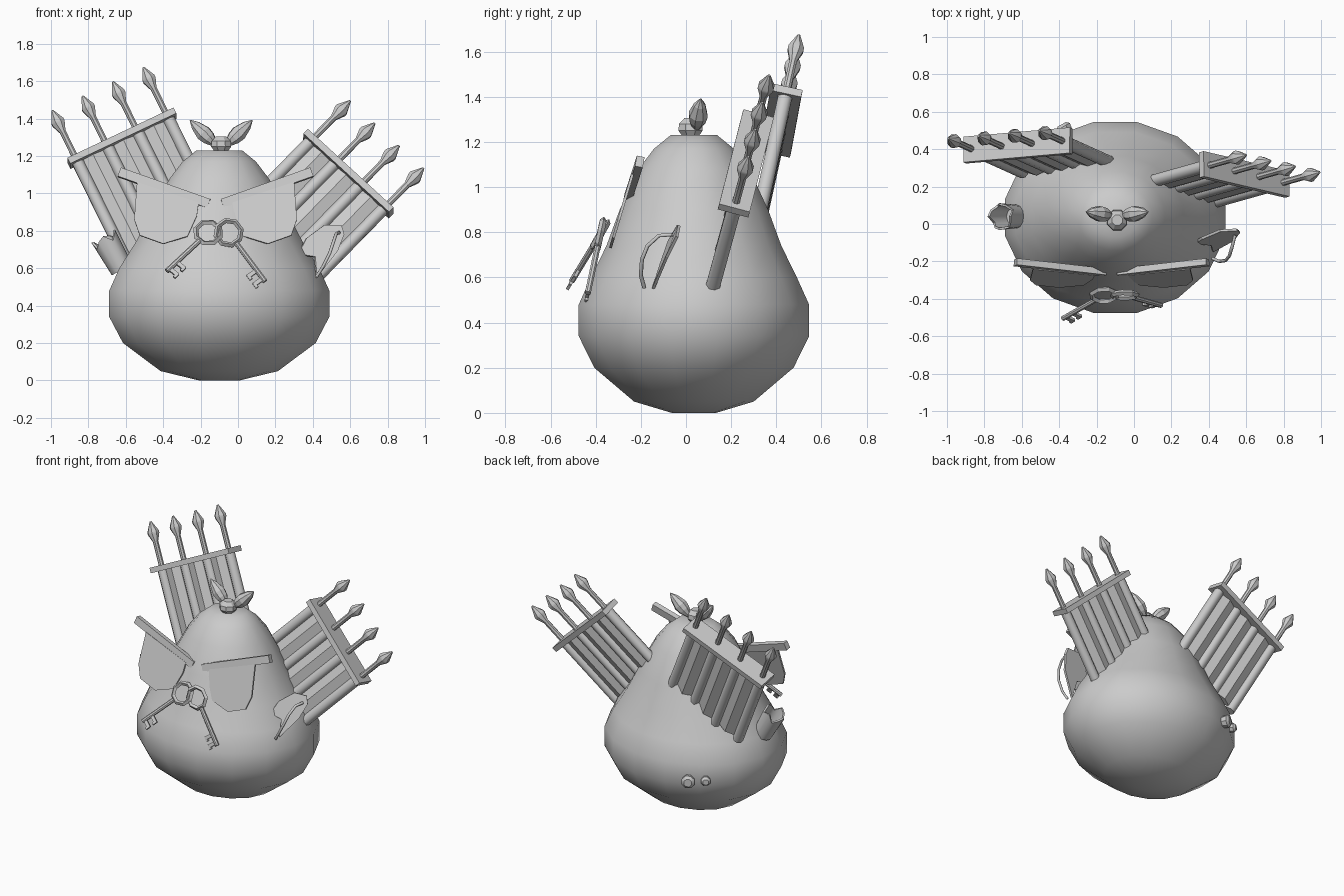
import bpy, bmesh, math
from mathutils import Vector as V, Matrix

if "Cube" in bpy.data.objects:
    bpy.data.objects.remove(bpy.data.objects["Cube"])


def finish(name, bm, smooth=None):
    bmesh.ops.recalc_face_normals(bm, faces=bm.faces[:])
    me = bpy.data.meshes.new(name)
    bm.to_mesh(me)
    bm.free()
    ob = bpy.data.objects.new(name, me)
    bpy.context.collection.objects.link(ob)
    if smooth:
        bpy.ops.object.select_all(action='DESELECT')
        ob.select_set(True)
        bpy.context.view_layer.objects.active = ob
        bpy.ops.object.shade_smooth_by_angle(angle=math.radians(smooth))
    return ob


def frame(origin, u, v):
    """Matrix with local x along u, local z close to v."""
    u = V(u).normalized()
    v = V(v)
    v = (v - u * v.dot(u)).normalized()
    m = Matrix((u, v.cross(u), v)).transposed().to_4x4()
    m.translation = V(origin)
    return m


def box(bm, m, centre, size):
    bmesh.ops.create_cube(bm, size=1, matrix=m @ Matrix.Translation(centre) @ Matrix.Diagonal((*size, 1)))


def lathe(bm, m, profile, sides, offset=0.5):
    """Loft rings of (rx, ry, z), caps on both ends."""
    rings = []
    for rx, ry, z in profile:
        ring = []
        for i in range(sides):
            a = 2 * math.pi * (i + offset) / sides
            ring.append(bm.verts.new(m @ V((rx * math.cos(a), ry * math.sin(a), z))))
        rings.append(ring)
    for a, b in zip(rings, rings[1:]):
        for i in range(sides):
            j = (i + 1) % sides
            bm.faces.new((a[i], a[j], b[j], b[i]))
    bm.faces.new(rings[0][::-1])
    bm.faces.new(rings[-1])


def along(a, b):
    d = V(b) - V(a)
    m = d.to_track_quat('Z', 'Y').to_matrix().to_4x4()
    m.translation = V(a)
    return m


def rnd(pairs):
    return [(r, r, z) for r, z in pairs]


def plate(name, pts, normal, thick):
    bm = bmesh.new()
    n = V(normal).normalized() * thick / 2
    a = [bm.verts.new(V(p) + n) for p in pts]
    b = [bm.verts.new(V(p) - n) for p in pts]
    bm.faces.new(a)
    bm.faces.new(b[::-1])
    for i in range(len(pts)):
        j = (i + 1) % len(pts)
        bm.faces.new((a[j], a[i], b[i], b[j]))
    return finish(name, bm)


# Pear body
bm = bmesh.new()
lathe(bm, Matrix.Translation((-0.1, 0.035, 0)), [
    (0.11, 0.10, 0), (0.32, 0.27, 0.05), (0.525, 0.45, 0.2), (0.6, 0.52, 0.34), (0.6, 0.52, 0.48),
    (0.545, 0.465, 0.6), (0.455, 0.395, 0.74), (0.37, 0.335, 0.9), (0.27, 0.25, 1.08),
    (0.2, 0.18, 1.17), (0.125, 0.105, 1.23)], 16)
finish("pear_body", bm, 40)

# Stem knob and two leaf buds
bm = bmesh.new()
lathe(bm, Matrix.Translation((-0.09, 0.02, 1.22)), rnd([(0.035, 0), (0.058, 0.03), (0.055, 0.06), (0.03, 0.085)]), 8)
finish("stem_knob", bm)
for s, side in ((-1, "left"), (1, "right")):
    bm = bmesh.new()
    lathe(bm, along((-0.09 + s * 0.03, 0.045, 1.26), (-0.09 + s * 0.165, 0.065, 1.39)),
          rnd([(0.015, 0), (0.038, 0.05), (0.044, 0.09), (0.027, 0.15), (0.003, 0.19)]), 8)
    finish("leaf_" + side, bm)

# Fence wings: rail, palings, ridged slats, spear tops
wings = (("left", (-0.62, 0.42, 1.295), (0.57, 0.05, 0.27), (-0.43, 0.2, 0.9), 0.62),
         ("right", (0.59, 0.265, 1.105), (0.47, -0.11, -0.43), (0.68, 0.2, 0.73), 0.54))
for side, centre, u, v, drop in wings:
    m = frame(centre, u, v)
    bm = bmesh.new()
    box(bm, m, (0, 0, 0), (0.63, 0.14, 0.035))
    finish("wing_rail_" + side, bm)
    bm = bmesh.new()
    for x in (-0.27, -0.09, 0.09, 0.27):
        lathe(bm, m @ Matrix.Translation((x, 0, 0)), rnd([(0.034, -drop), (0.034, 0)]), 8)
    finish("wing_bars_" + side, bm, 50)
    bm = bmesh.new()
    for x in (-0.18, 0, 0.18):
        lathe(bm, m @ Matrix.Translation((x, 0, 0)), [(0.085, 0.03, -drop + 0.02), (0.085, 0.03, 0)], 4, 0)
    finish("wing_slats_" + side, bm)
    bm = bmesh.new()
    for x in (-0.27, -0.09, 0.09, 0.27):
        lathe(bm, m @ Matrix.Translation((x, 0, 0)),
              rnd([(0.018, 0), (0.018, 0.17), (0.038, 0.22), (0.038, 0.235), (0.006, 0.3)]), 8)
    finish("wing_spears_" + side, bm, 40)

# Slanted brows and flat eyes
for s, side in ((-1, "left"), (1, "right")):
    cx = -0.12
    bm = bmesh.new()
    m = frame((cx + s * 0.275, -0.232, 1.028), (s * 0.48, 0.055, 0.17), (0, 0.2, 1))
    box(bm, m, (0, 0, 0), (0.51, 0.035, 0.05))
    finish("brow_" + side, bm)
    outline = ((0.42, 1.06), (0.435, 0.86), (0.405, 0.775), (0.28, 0.73), (0.15, 0.77), (0.10, 0.88), (0.09, 0.95))
    plate("eye_" + side, [(cx + s * x, -0.335 + (z - 0.73) * 0.3, z) for x, z in outline], (0, -1, 0.3), 0.012)

# Linked keys
keys = (("left", (-0.16, -0.38, 0.79), (-0.38, -0.505, 0.585), (0.6, -0.42, -0.75)),
        ("right", (-0.05, -0.38, 0.79), (0.145, -0.435, 0.53), (-0.8, -0.14, -0.6)))
for side, ring, end, bit in keys:
    d = V(end) - V(ring)
    length = d.length
    m = frame(ring, d, bit)
    bm = bmesh.new()
    section = ((0.054, 0), (0.068, -0.015), (0.083, 0), (0.068, 0.015))
    loops = [[bm.verts.new(m @ V((r * math.cos(a), y, r * math.sin(a)))) for r, y in section]
             for a in [math.pi / 4 * (i + 0.5) for i in range(8)]]
    for i in range(8):
        a, b = loops[i], loops[(i + 1) % 8]
        for j in range(4):
            k = (j + 1) % 4
            bm.faces.new((a[j], a[k], b[k], b[j]))
    lathe(bm, m @ Matrix.Rotation(math.pi / 2, 4, 'Y'), rnd([(0.014, 0.07), (0.014, length)]), 8)
    for x in (length - 0.075, length - 0.02):
        box(bm, m, (x, 0, 0.03), (0.022, 0.014, 0.06))
        box(bm, m, (x + 0.008, 0, 0.055), (0.03, 0.014, 0.016))
    finish("key_" + side, bm)

# Broken cup with jagged rim
bm = bmesh.new()
m = along((-0.63, 0.04, 0.61), (-0.72, 0.04, 0.77))
n = 12
rings = []
for r, z, jag in ((0.062, -0.02, 0), (0.072, 0.16, 1), (0.06, 0.16, 1), (0.048, 0.02, 0)):
    rings.append([bm.verts.new(m @ V((r * math.cos(i * math.tau / n), r * math.sin(i * math.tau / n),
                  z + jag * (0.025, -0.02, 0.01)[i % 3]))) for i in range(n)])
for a, b in zip(rings, rings[1:]):
    for i in range(n):
        j = (i + 1) % n
        bm.faces.new((a[i], a[j], b[j], b[i]))
bm.faces.new(rings[0][::-1])
bm.faces.new(rings[-1])
finish("broken_cup", bm, 40)

# Cup shard and its handle
plate("cup_shard", [(0.32, -0.10, 0.675), (0.365, -0.075, 0.76), (0.46, -0.035, 0.83), (0.55, -0.03, 0.83),
                    (0.565, -0.04, 0.78), (0.53, -0.085, 0.69), (0.42, -0.145, 0.55), (0.41, -0.11, 0.66)],
      (0.5, -0.85, 0.3), 0.014)
cu = bpy.data.curves.new("cup_handle", 'CURVE')
cu.dimensions = '3D'
cu.bevel_depth = 0.009
cu.bevel_resolution = 1
sp = cu.splines.new('POLY')
path = ((0.54, -0.06, 0.79), (0.525, -0.12, 0.785), (0.51, -0.17, 0.74), (0.49, -0.195, 0.68),
        (0.455, -0.2, 0.61), (0.42, -0.185, 0.555))
sp.points.add(len(path) - 1)
for p, c in zip(sp.points, path):
    p.co = (*c, 1)
bpy.context.collection.objects.link(bpy.data.objects.new("cup_handle", cu))

# Small stubs on the back
for i, (a, b, r) in enumerate((((-0.34, 0.45, 0.37), (-0.385, 0.53, 0.37), 0.045),
                               ((-0.43, 0.40, 0.38), (-0.47, 0.455, 0.38), 0.032))):
    bm = bmesh.new()
    lathe(bm, along(a, b), rnd([(r * 0.7, 0), (r, 0.08), (r * 0.6, 0.095)]), 8)
    finish("back_stub_%d" % i, bm, 40)
